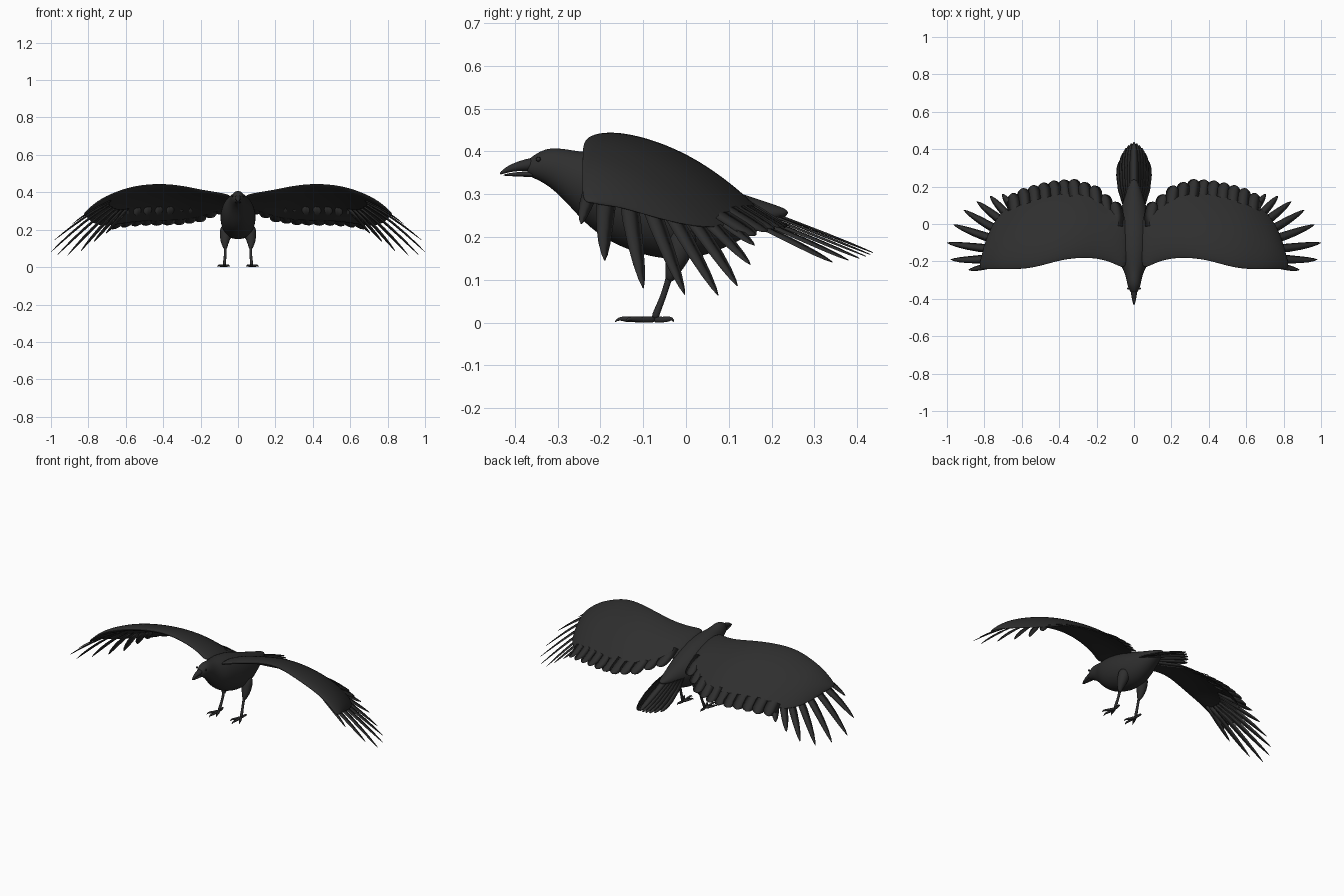
import bpy, bmesh, math
from mathutils import Vector as V

if "Cube" in bpy.data.objects:
    bpy.data.objects.remove(bpy.data.objects["Cube"])


def material(name, c):
    m = bpy.data.materials.new(name)
    m.diffuse_color = (*c, 1)
    m.use_nodes = True
    m.node_tree.nodes["Principled BSDF"].inputs["Base Color"].default_value = m.diffuse_color
    return m


BLACK = material("black plumage", (0.028, 0.028, 0.028))
HORN = material("dark horn", (0.026, 0.026, 0.027))


def build(name, lofts, mat, mirror=False, subsurf=0):
    """Each loft is a list of rings with equal point counts, capped at both ends."""
    bm = bmesh.new()
    for rings in lofts:
        vs = [[bm.verts.new(p) for p in r] for r in rings]
        n = len(vs[0])
        for a, b in zip(vs, vs[1:]):
            for i in range(n):
                bm.faces.new((a[i], a[(i + 1) % n], b[(i + 1) % n], b[i]))
        bm.faces.new(vs[0])
        bm.faces.new(vs[-1])
    bmesh.ops.recalc_face_normals(bm, faces=bm.faces)
    for f in bm.faces:
        f.smooth = True
    me = bpy.data.meshes.new(name)
    bm.to_mesh(me)
    bm.free()
    me.materials.append(mat)
    ob = bpy.data.objects.new(name, me)
    bpy.context.collection.objects.link(ob)
    if mirror:
        ob.modifiers.new("mirror", 'MIRROR').use_clip = False
    if subsurf:
        s = ob.modifiers.new("smooth", 'SUBSURF')
        s.levels = s.render_levels = subsurf
    return ob


def body_rings(rows, n=16):
    # rows: y, bottom z, top z, half width
    return [[V((w * math.cos(2 * math.pi * i / n), y,
                (b + t) / 2 + (t - b) / 2 * math.sin(2 * math.pi * i / n)))
             for i in range(n)] for y, b, t, w in rows]


def tube(points, radii, n=8):
    pts = [V(p) for p in points]
    rings = []
    for i, p in enumerate(pts):
        d = (pts[min(i + 1, len(pts) - 1)] - pts[max(i - 1, 0)]).normalized()
        side = d.cross(V((0, 0, 1)) if abs(d.z) < 0.8 else V((0, 1, 0))).normalized()
        up = side.cross(d)
        rings.append([p + radii[i] * (math.cos(2 * math.pi * k / n) * side + math.sin(2 * math.pi * k / n) * up)
                      for k in range(n)])
    return rings


POINTED = [(0, .8), (.3, 1), (.5, 1), (.7, .85), (.85, .62), (.95, .33), (1, .06)]
ROUNDED = [(0, .8), (.4, 1), (.7, 1), (.85, .85), (.94, .58), (1, .15)]


def feather(root, ctrl, tip, hw, normal, shape):
    rings = []
    for t, w in shape:
        p = root * (1 - t) ** 2 + ctrl * 2 * t * (1 - t) + tip * t * t
        d = ((ctrl - root) * (1 - t) + (tip - ctrl) * t).normalized()
        side = d.cross(normal).normalized()
        up = side.cross(d)
        h = 0.003 * max(w, .3)
        rings.append([p + side * hw * w, p + up * h, p - side * hw * w, p - up * h])
    return rings


# Body with head
build("body", [body_rings([
    (-.372, .352, .38, .012), (-.362, .344, .392, .02), (-.335, .332, .409, .033), (-.31, .314, .414, .039),
    (-.28, .285, .411, .045), (-.25, .25, .406, .056), (-.21, .212, .404, .077),
    (-.16, .182, .401, .09), (-.10, .16, .39, .096), (-.04, .149, .372, .096), (.02, .152, .348, .088),
    (.08, .172, .325, .072), (.14, .203, .303, .052), (.2, .235, .283, .032), (.24, .255, .268, .012)])],
    BLACK, subsurf=2)

# Beak in two halves
build("upper_beak", [body_rings([(-.35, .358, .393, .02), (-.375, .358, .387, .0165), (-.40, .358, .379, .012),
                                 (-.42, .354, .369, .007), (-.436, .349, .355, .002)], 12)], HORN, subsurf=1)
build("lower_beak", [body_rings([(-.35, .342, .358, .018), (-.375, .345, .358, .0145), (-.40, .346, .356, .01),
                                 (-.428, .347, .351, .003)], 12)], HORN, subsurf=1)
build("eye", [tube([(.028, -.345, .386), (.034, -.345, .386), (.037, -.345, .386)], [.006, .005, .001])],
      HORN, mirror=True)

# Wing panel: leading edge point, trailing edge point
STATIONS = [(V(a), V(b)) for a, b in [
    ((.03, -.26, .385), (.03, .06, .315)),
    ((.1, -.21, .395), (.1, .07, .31)),
    ((.2, -.182, .413), (.2, .155, .27)),
    ((.3, -.18, .436), (.3, .19, .255)),
    ((.4, -.195, .447), (.4, .185, .25)),
    ((.5, -.225, .442), (.5, .165, .25)),
    ((.58, -.24, .427), (.6, .135, .24)),
    ((.65, -.242, .402), (.68, .09, .225)),
    ((.71, -.242, .377), (.74, .03, .225)),
    ((.77, -.242, .337), (.785, -.06, .245)),
    ((.805, -.242, .303), (.81, -.15, .275)),
    ((.825, -.235, .285), (.822, -.2, .28))]]


def wing_normal(x):
    k = max(0, (x - .35) / .5)
    return V((.75 * k - .12 * (k == 0), .3, 1)).normalized()


def wing_section(le, te):
    chord = (te - le).length
    n = wing_normal(le.x)
    camber = chord * (.03 if le.x < .06 else .09)
    thick = min(.04, chord * .1)
    top, low = [], []
    for u in (0, .06, .2, .4, .6, .8, 1):
        mid = le.lerp(te, u) + n * camber * 4 * u * (1 - u)
        h = thick * (1.5 * math.sqrt(u) * (1 - u) ** 1.5) + .0025
        top.append(mid + n * h * .6)
        low.append(mid - n * h)
    return top + low[::-1]


build("wing", [[wing_section(a, b) for a, b in STATIONS]], BLACK, mirror=True, subsurf=2)


def station_at(x):
    for (a0, b0), (a1, b1) in zip(STATIONS, STATIONS[1:]):
        if b0.x <= x <= b1.x:
            t = (x - b0.x) / (b1.x - b0.x)
            return a0.lerp(a1, t), b0.lerp(b1, t)


# Long spread feathers at the wing tip: panel edge point, tip
wrist = V((.5, -.14, .44))
primaries = []
for edge, tip in [((.80, -.232, .305), (.885, -.245, .235)), ((.815, -.195, .285), (.98, -.19, .15)),
                  ((.81, -.135, .27), (1.0, -.10, .085)), ((.79, -.075, .25), (.965, -.003, .07)),
                  ((.765, -.02, .235), (.91, .075, .068)), ((.735, .035, .225), (.84, .12, .09)),
                  ((.70, .07, .225), (.77, .15, .14)), ((.66, .10, .23), (.705, .16, .185))]:
    e, t = V(edge), V(tip)
    primaries.append(feather(e.lerp(wrist, .4), e, t, .018 if edge[0] == .80 else .023, wing_normal(.72), POINTED))
build("wing_tip_feathers", primaries, BLACK, mirror=True)

# Rounded feathers along the trailing edge
secondaries = []
for i in range(11):
    x = .09 + i * .055
    le, te = station_at(x)
    tip = te + V((.015, .05, -.024))
    secondaries.append(feather(te.lerp(le, .3) + wing_normal(x) * .02, te + V((0, 0, .004)), tip, .036,
                               wing_normal(x), ROUNDED))
build("trailing_feathers", secondaries, BLACK, mirror=True)

# Tail fan, outer feathers shorter and lower
tail = []
for i in range(-5, 6):
    k = i / 5
    a = abs(k)
    root = V((.035 * k, .08, .305 - .03 * a))
    tip = V((.072 * k, .437 - .03 * a - .065 * a ** 3, .168 - .022 * a))
    mid = root.lerp(tip, .5) + V((.03 * k, 0, .004))
    tail.append(feather(root, mid, tip, .023, V((.35 * k, .45, 1)).normalized(), ROUNDED))
build("tail", tail, BLACK)

# Legs: feathered thigh, shank
build("thigh", [tube([(.06, .0, .23), (.066, -.012, .18), (.071, -.026, .14), (.069, -.036, .115), (.067, -.04, .10)],
                     [.035, .034, .024, .014, .008], 12)], BLACK, mirror=True, subsurf=1)
build("shank", [tube([(.068, -.036, .125), (.067, -.042, .10), (.069, -.055, .06), (.072, -.068, .03), (.073, -.074, .012)],
                     [.009, .008, .0075, .009, .010])], HORN, mirror=True, subsurf=1)

# Toes with hooked claws
toes = []
for dx, dy in [(-.026, -.062), (.002, -.088), (.034, -.064), (.004, .044)]:
    p = lambda f, z: (.073 + dx * f, -.074 + dy * f, z)
    toes.append(tube([p(-.05, .012), p(.3, .011), p(.6, .012), p(.82, .013), p(.95, .014), p(1.06, .005)],
                     [.009, .0075, .007, .0065, .004, .001]))
build("toes", toes, HORN, mirror=True, subsurf=1)

# Stand on the ground
bpy.context.view_layer.update()
dg = bpy.context.evaluated_depsgraph_get()
low = min((o.matrix_world @ v.co).z for o in bpy.data.objects for v in o.evaluated_get(dg).data.vertices)
for o in bpy.data.objects:
    o.location.z -= low
